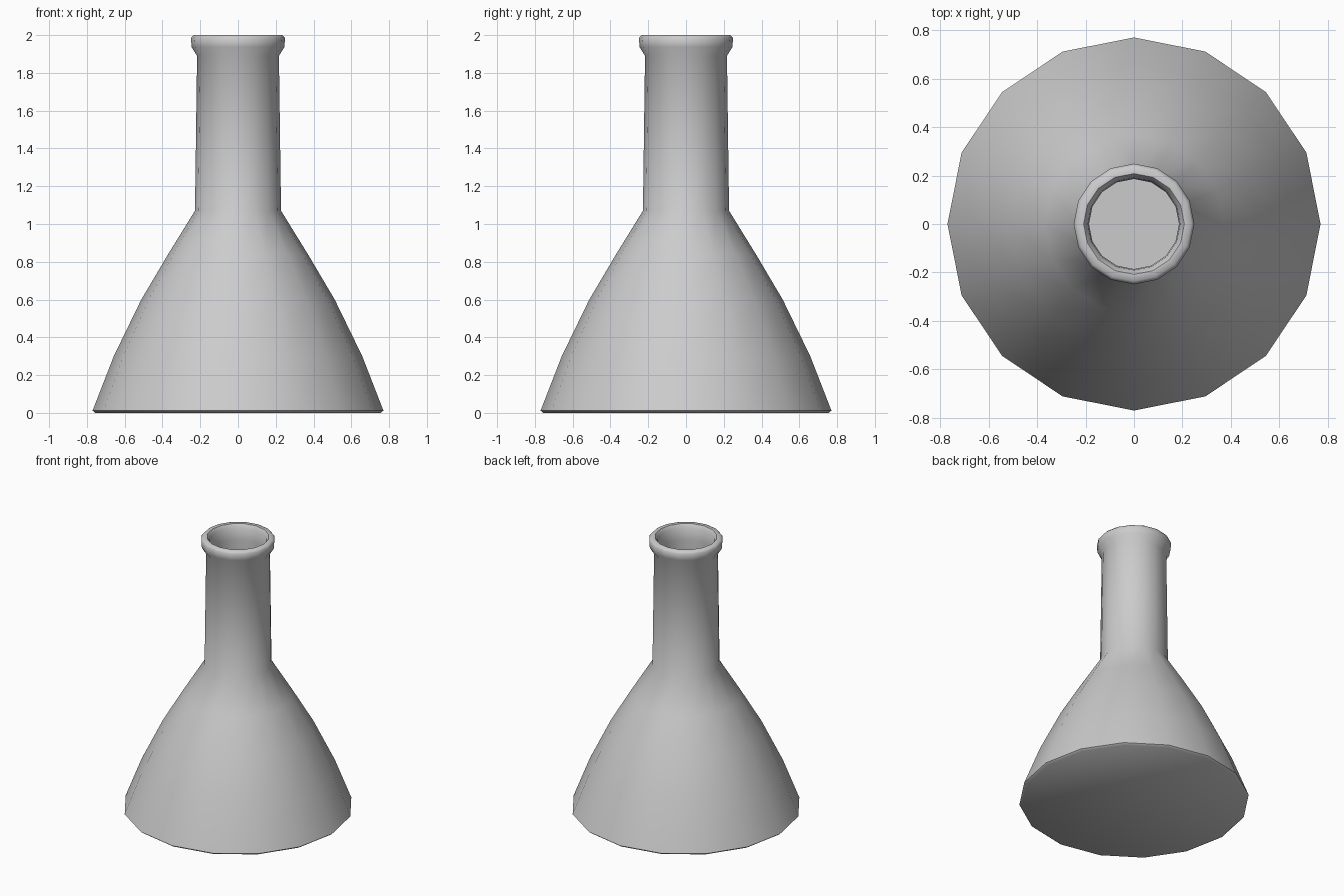
import bpy, bmesh, math

if "Cube" in bpy.data.objects:
    bpy.data.objects.remove(bpy.data.objects["Cube"])

SIDES = 16

# Profile (radius, height): outer base, body, neck, rolled lip, then the inner wall down to the inside floor
profile = [
    (0.755, 0.0), (0.77, 0.012), (0.658, 0.30), (0.512, 0.60), (0.37, 0.84), (0.228, 1.07),
    (0.217, 1.89), (0.246, 1.937), (0.249, 1.985), (0.236, 2.0), (0.208, 2.0),
    (0.19, 1.975), (0.186, 1.89), (0.197, 1.06), (0.342, 0.825), (0.482, 0.59),
    (0.627, 0.29), (0.725, 0.03),
]


def lathe(name, points, sides):
    bm = bmesh.new()
    rings = []
    for r, z in points:
        rings.append([bm.verts.new((r * math.cos(2 * math.pi * i / sides),
                                    r * math.sin(2 * math.pi * i / sides), z))
                      for i in range(sides)])
    for a, b in zip(rings, rings[1:]):
        for i in range(sides):
            j = (i + 1) % sides
            bm.faces.new((a[i], a[j], b[j], b[i]))
    # Underside and inside floor
    bm.faces.new(rings[0][::-1])
    bm.faces.new(rings[-1])
    mesh = bpy.data.meshes.new(name)
    bm.to_mesh(mesh)
    bm.free()
    obj = bpy.data.objects.new(name, mesh)
    bpy.context.collection.objects.link(obj)
    return obj


# Flask body, neck and lip as one hollow turned shell
flask = lathe("flask", profile, SIDES)
bpy.context.view_layer.objects.active = flask
flask.select_set(True)
bpy.ops.object.shade_smooth_by_angle(angle=math.radians(50))
